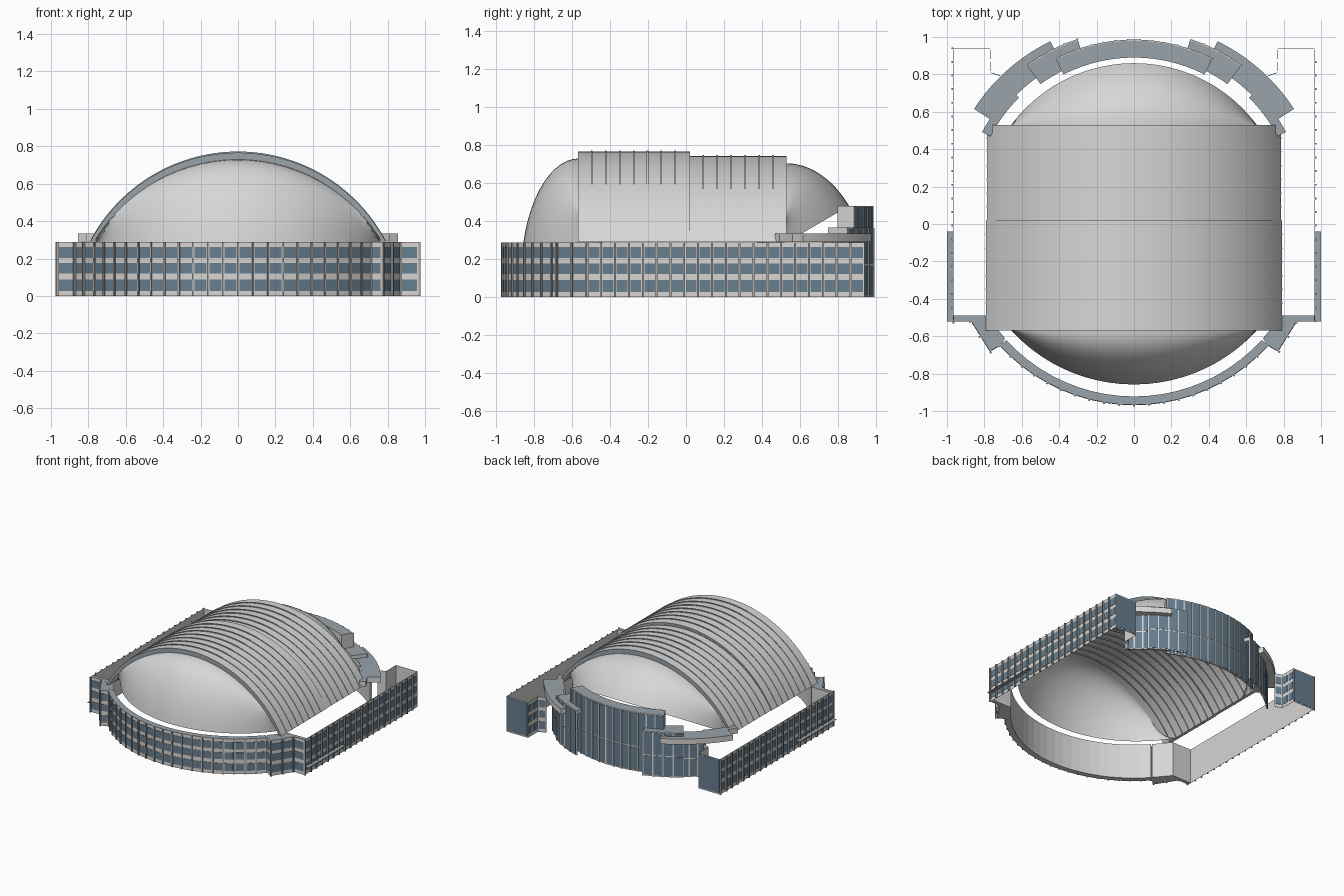
import bpy, bmesh, math
from mathutils import Vector

cube = bpy.data.objects.get("Cube")
if cube:
    bpy.data.objects.remove(cube)


def material(name, r, g, b):
    m = bpy.data.materials.new(name)
    m.use_nodes = True
    m.diffuse_color = (r, g, b, 1)
    m.node_tree.nodes["Principled BSDF"].inputs["Base Color"].default_value = (r, g, b, 1)
    return m


MATS = [material("pale wall", .68, .67, .66), material("blue glass", .135, .21, .28),
        material("brown grey pier", .4, .38, .36), material("slate cap", .32, .37, .41),
        material("roof grey", .68, .68, .68)]
WALL, GLASS, PIER, CAP, ROOF = range(5)


def finish(name, bm, smooth=False, fix=True):
    if fix:
        bmesh.ops.recalc_face_normals(bm, faces=bm.faces)
    me = bpy.data.meshes.new(name)
    bm.to_mesh(me)
    bm.free()
    for m in MATS:
        me.materials.append(m)
    ob = bpy.data.objects.new(name, me)
    bpy.context.collection.objects.link(ob)
    if smooth:
        bpy.ops.object.select_all(action='DESELECT')
        ob.select_set(True)
        bpy.context.view_layer.objects.active = ob
        bpy.ops.object.shade_smooth_by_angle(angle=math.radians(30))
    return ob


def slab(bm, base, z0, z1, mat, top=None):
    """Upright prism over a plan polygon."""
    lo = [bm.verts.new((p[0], p[1], z0)) for p in base]
    hi = [bm.verts.new((p[0], p[1], z1)) for p in base]
    n = len(base)
    faces = [bm.faces.new((lo[i], lo[(i + 1) % n], hi[(i + 1) % n], hi[i])) for i in range(n)]
    faces.append(bm.faces.new(lo[::-1]))
    for f in faces:
        f.material_index = mat
    bm.faces.new(hi).material_index = mat if top is None else top


def wall(name, path, z1, rows, bay, thick, gap=.008, pier=PIER, depth=.012):
    """Wall along a counterclockwise path, with window plates and piers on its outside."""
    bm = bmesh.new()
    for a, b in zip(path, path[1:]):
        p, q = Vector(a), Vector(b)
        d = (q - p).normalized()
        out = Vector((d.y, -d.x))
        length = (q - p).length

        def quad(s0, s1, d0, d1):
            return [p + d * s + out * o for s, o in ((s0, d0), (s1, d0), (s1, d1), (s0, d1))]

        slab(bm, quad(0, length, -thick, 0), 0, z1, WALL, CAP if thick > .02 else WALL)
        n = max(1, round(length / bay))
        w = length / n
        for i in range(n):
            for lo, hi in rows:
                slab(bm, quad(i * w + gap, (i + 1) * w - gap, 0, .002), lo, hi, GLASS)
            if depth:
                slab(bm, quad(i * w - .005, i * w + .005, 0, depth), 0, z1, pier)
    return finish(name, bm)


def arc(r, cy, a0, a1, n):
    """Plan arc; angles in degrees counterclockwise from +x."""
    return [(r * math.cos(t), cy + r * math.sin(t))
            for t in (math.radians(a0 + (a1 - a0) * i / n) for i in range(n + 1))]


def mirrored(path):
    return [(-x, y) for x, y in reversed(path)]


# Street facades
ROWS = [(.027, .088), (.12, .176), (.204, .262)]
wall("front_facade", arc(.967, 0, 222.3, 317.7, 20), .288, ROWS, .1, .045, depth=.008)
corner = [(.71, -.646), (.77, -.68), (.87, -.52), (.965, -.52)]
pavilion = [(.71, -.646), (.77, -.68), (.87, -.52), (.87, -.49), (.79, -.49), (.69, -.61)]
side = [(.965, -.52), (.965, .94)]
rear_return = [(.965, .94), (.77, .94)]
rear_step = [(.77, .94), (.77, .81), (.71, .79)]
for label, flip in (("left", lambda p: p), ("right", mirrored)):
    wall(label + "_front_corner", flip(corner), .288, ROWS, .09, .03)
    bm = bmesh.new()
    slab(bm, flip(pavilion), 0, .287, WALL, CAP)
    finish(label + "_corner_pavilion", bm)
    wall(label + "_side_facade", flip(side), .288, ROWS, .073, .001)
    wall(label + "_rear_return", flip(rear_return), .288, [(.01, .28)], .2, .001, .006, depth=0)
    wall(label + "_rear_step", flip(rear_step), .288, ROWS, .073, .001, depth=0)

# Low sheet canopies along the sides
bm = bmesh.new()
for s in (1, -1):
    sheet = [(s * .965, -.52), (s, -.52), (s, -.04), (s * .965, -.04)]
    bm.faces.new([bm.verts.new((x, y, .066)) for x, y in sheet[::s]]).material_index = CAP
finish("side_canopies", bm, False, False)


# Curved rear block: glazed walls under stepped slabs
def ring(name, r0, r1, a0, a1, z0, z1, n=14):
    bm = bmesh.new()
    outer, inner = arc(r1, .06, a0, a1, n), arc(r0, .06, a0, a1, n)
    slab(bm, outer + inner[::-1], z0, z1, WALL, CAP)
    return finish(name, bm)


def glazing(name, r, a0, a1, n, z1, mid):
    wall(name, arc(r, .06, a0, a1, n), z1, [(.008, mid - .004), (mid + .004, z1 - .006)],
         .2, .01, .005, WALL, .005)


glazing("rear_centre_glazing", .924, 63, 117, 13, .479, .2)
ring("rear_centre_roof", .83, .92, 63, 117, .365, .48)
for label, flip in (("left", lambda a, b: (a, b)), ("right", lambda a, b: (180 - b, 180 - a))):
    glazing(label + "_rear_glazing", .965, *flip(44, 63), 5, .29, .15)
    glazing(label + "_rear_step_glazing", .975, *flip(54, 72), 4, .364, .17)
    ring(label + "_rear_step_roof", .85, .97, *flip(54, 72), .335, .365)
    ring(label + "_rear_side_roof", .89, 1.02, *flip(33, 64), .29, .335)
    ring(label + "_rear_tail_roof", .87, .92, *flip(28, 45), .29, .334)


# Vaulted roof
def arch(half, apex, n=48, base=.29):
    h = apex - base
    r = (half * half + h * h) / (2 * h)
    a = math.asin(half / r)
    return [(r * math.sin(t), apex - r + r * math.cos(t))
            for t in (a * (2 * i / n - 1) for i in range(n + 1))]


def arch_height(x, half, apex, base=.29):
    h = apex - base
    r = (half * half + h * h) / (2 * h)
    return apex - r + math.sqrt(r * r - x * x)


def vault(bm, half, apex, thick, y0, y1):
    rings = []
    for pts in (arch(half, apex), arch(half - thick * .6, apex - thick)):
        for y in (y0, y1):
            rings.append([bm.verts.new((x, y, z)) for x, z in pts])
    o0, o1, i0, i1 = rings
    for a, b, m in ((o0, o1, ROOF), (i0, i1, ROOF), (o0, i0, CAP), (o1, i1, CAP)):
        for k in range(len(a) - 1):
            bm.faces.new((a[k], a[k + 1], b[k + 1], b[k])).material_index = m
    for k in (0, -1):
        bm.faces.new((o0[k], o1[k], i1[k], i0[k])).material_index = ROOF


FRONT, REAR = (.79, .766), (.785, .743)
for name, (half, apex), y0, y1 in (("front_vault", FRONT, -.57, .02),
                                   ("rear_vault", REAR, .02, .53)):
    bm = bmesh.new()
    vault(bm, half, apex, .038, y0, y1)
    finish(name, bm, True)

bm = bmesh.new()
for k in range(14):
    y = -.497 + .0735 * k
    half, apex = FRONT if y < .01 else REAR
    vault(bm, half + .003, apex + .006, .054, y - .004, y + .004)
finish("vault_ribs", bm, True)


# Half domes closing both ends; their flanks run back inside the vault
def half_dome(name, y0, sign, half, apex, depth, rim, sweep, w=.66, nx=36, nt=12):
    bm = bmesh.new()
    r = (w * w + depth * depth) / (2 * depth)
    grid = []
    for i in range(nx + 1):
        x = (half - .006) * math.sin(math.pi * (i / nx - .5))
        reach = math.sqrt(r * r - x * x) - (r - depth)
        top, low = arch_height(x, half, apex), rim(max(0, reach / depth))
        col = []
        for j in range(nt + 1):
            t = sweep * j / nt
            y = y0 + sign * reach * math.sin(t) / math.sin(sweep)
            z = low + (top - low) * (math.cos(t) - math.cos(sweep)) / (1 - math.cos(sweep))
            col.append(bm.verts.new((x, y, z)))
        grid.append(col)
    for a, b in zip(grid, grid[1:]):
        for j in range(nt):
            quad = (a[j], a[j + 1], b[j + 1], b[j])
            bm.faces.new(quad if sign < 0 else quad[::-1]).material_index = ROOF
    finish(name, bm, True, False)


half_dome("front_dome", -.565, -1, .766, .73, .293, lambda u: .285, math.radians(74))
half_dome("rear_dome", .525, 1, .761, .705, .335, lambda u: .285 + .195 * u, math.radians(48))
